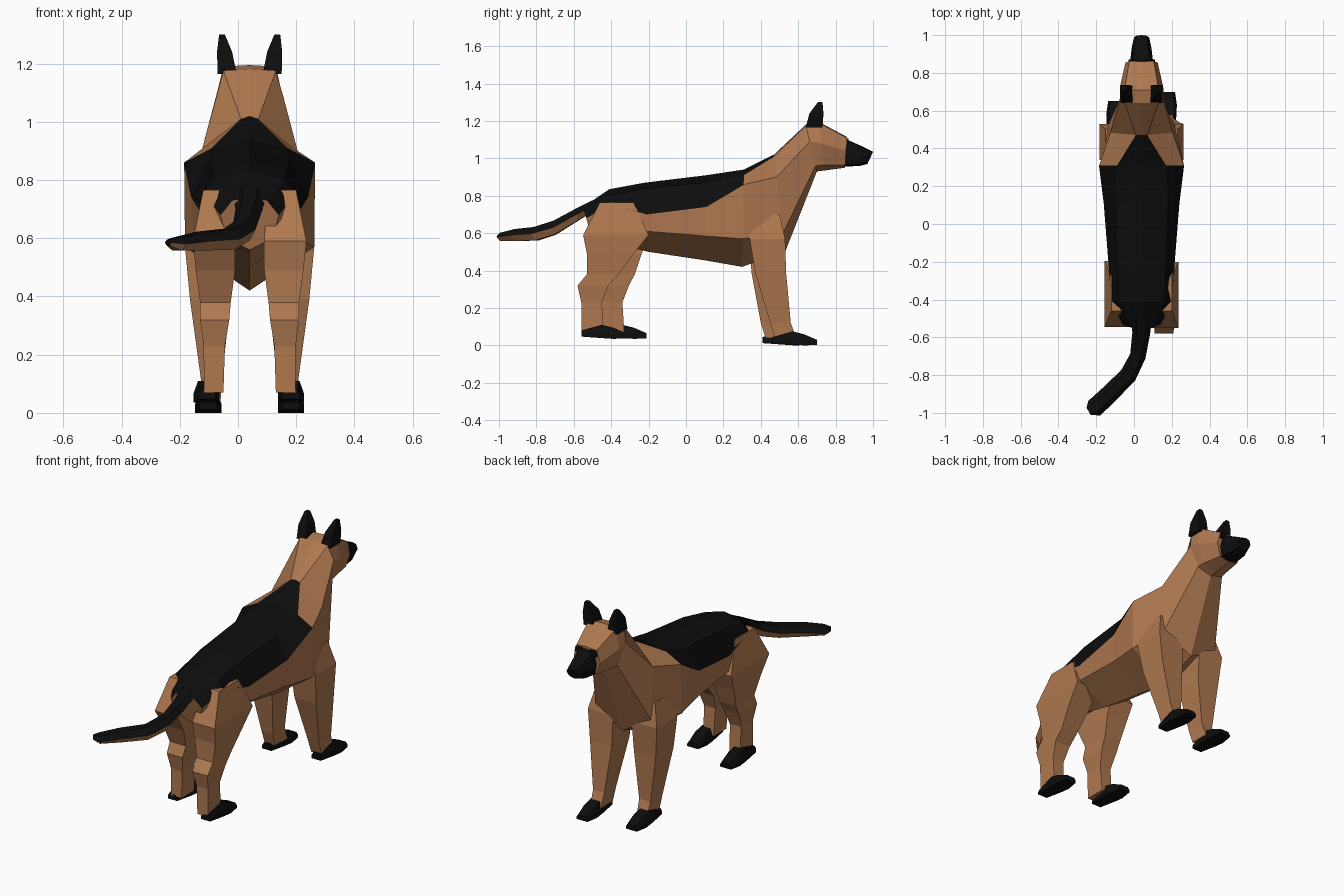
import bpy, bmesh
from mathutils import Vector

if "Cube" in bpy.data.objects:
    bpy.data.objects.remove(bpy.data.objects["Cube"])

CX = 0.04  # the animal's mid-plane


def material(name, col):
    m = bpy.data.materials.new(name)
    m.diffuse_color = (*col, 1)
    m.use_nodes = True
    m.node_tree.nodes["Principled BSDF"].inputs["Base Color"].default_value = m.diffuse_color
    return m


TAN = material("tan_coat", (0.43, 0.19, 0.08))
BLACK = material("black_coat", (0.004, 0.004, 0.004))


def loft(name, rings, is_black):
    """Skin closed rings; is_black(i, k) picks the colour of each face."""
    bm = bmesh.new()
    vs = [[bm.verts.new(p) for p in r] for r in rings]
    n = len(rings[0])
    for i in range(len(rings) - 1):
        for k in range(n):
            j = (k + 1) % n
            f = bm.faces.new((vs[i][k], vs[i][j], vs[i + 1][j], vs[i + 1][k]))
            f.material_index = int(is_black(i, k))
    for i in (0, -1):
        f = bm.faces.new(vs[i])
        f.material_index = int(is_black(i, -1))
    bmesh.ops.recalc_face_normals(bm, faces=bm.faces)
    me = bpy.data.meshes.new(name)
    bm.to_mesh(me)
    bm.free()
    me.materials.append(TAN)
    me.materials.append(BLACK)
    ob = bpy.data.objects.new(name, me)
    bpy.context.collection.objects.link(ob)
    return ob


def half_ring(yt, zt, yb, zb, sides):
    """Symmetric ring from top to bottom; sides are (half width, z)."""
    def pt(x, z):
        return Vector((CX + x, yt + (yb - yt) * (zt - z) / (zt - zb), z))
    return ([pt(0, zt)] + [pt(x, z) for x, z in sides] + [pt(0, zb)]
            + [pt(-x, z) for x, z in reversed(sides)])


def box_ring(s, x0, x1, y0, y1, z, dy=0):
    return [Vector((CX + s * x, y + dy, z))
            for x, y in ((x0, y0), (x1, y0), (x1, y1), (x0, y1))]


# Torso, neck and head in one skin, rump to face
body = [
    (-.55, .74, -.50, .56, [(.06, .73), (.10, .68), (.08, .60)]),
    (-.41, .835, -.41, .55, [(.12, .80), (.16, .76), (.15, .61)]),
    (-.22, .87, -.20, .50, [(.13, .84), (.175, .70), (.17, .61)]),
    (.11, .91, .10, .455, [(.14, .87), (.20, .74), (.19, .585)]),
    (.31, .94, .30, .42, [(.13, .91), (.225, .86), (.222, .57)]),
    (.47, 1.02, .53, .50, [(.03, 1.01), (.165, .90), (.18, .60)]),
    (.64, 1.18, .70, .93, [(.09, 1.175), (.115, 1.09), (.085, .96)]),
    (.71, 1.195, .74, .935, [(.09, 1.19), (.115, 1.08), (.08, .965)]),
    (.86, 1.115, .85, .95, [(.065, 1.11), (.085, 1.04), (.06, .965)]),
]
loft("body", [half_ring(*r) for r in body],
     lambda i, k: (0 <= i < 4 and k in (0, 1, 6, 7)) or (i == 4 and k in (0, 7)))

# Muzzle
muzzle = [
    (.85, 1.105, .85, .955, [(.045, 1.10), (.062, 1.03), (.05, .965)]),
    (.94, 1.065, .93, .96, [(.035, 1.06), (.052, 1.01), (.045, .97)]),
    (1.0, 1.035, .97, .97, [(.025, 1.03), (.04, 1.01), (.03, .98)]),
]
loft("muzzle", [half_ring(*r) for r in muzzle], lambda i, k: True)

# Tail: flattened six-sided tube sweeping to the left
path = [(.04, -.50, .745, .055, .03), (.038, -.58, .70, .047, .035),
        (.02, -.70, .63, .042, .038), (-.03, -.80, .597, .046, .036),
        (-.13, -.90, .59, .048, .032), (-.21, -.975, .58, .05, .022),
        (-.24, -.992, .585, .022, .01)]
rings = []
for i, (x, y, z, w, h) in enumerate(path):
    a, b = path[max(i - 1, 0)], path[min(i + 1, len(path) - 1)]
    d = Vector((b[0] - a[0], b[1] - a[1], 0)).normalized()
    side = Vector((-d.y, d.x, 0))
    rings.append([Vector((x, y, z + v * h)) + side * u * w for u, v in
                  ((1, 0), (.5, 1), (-.5, 1), (-1, 0), (-.5, -1), (.5, -1))])
loft("tail", rings, lambda i, k: k < 3)

# Leg sections: inner x, outer x, back y, front y, z
front = [(.06, .19, .34, .50, .70), (.06, .222, .34, .53, .57),
         (.065, .205, .37, .535, .39), (.095, .168, .45, .56, .12),
         (.10, .165, .475, .59, .04)]
hind = [(.06, .16, -.46, -.28, .765), (.05, .195, -.55, -.20, .59),
        (.05, .185, -.53, -.28, .49), (.065, .17, -.53, -.36, .38),
        (.07, .17, -.58, -.415, .32), (.085, .158, -.56, -.45, .23),
        (.09, .157, -.56, -.44, .07)]
# Paw sections along the foot: y offset, bottom z, top z, half width
paw = [(0, .012, .045, .03), (.11, .004, .075, .042),
       (.17, 0, .06, .045), (.24, .002, .03, .035)]


def make_paw(name, s, xc, y, z):
    rings = [[Vector((CX + s * (xc + u * w), y + dy, z + zz)) for u, zz in
              ((-1, zb), (1, zb), (1, zb * .5 + zt * .5), (.7, zt),
               (-.7, zt), (-1, zb * .5 + zt * .5))] for dy, zb, zt, w in paw]
    loft(name, rings, lambda i, k: True)


for s, tag in ((1, "right"), (-1, "left")):
    # The left feet are set at a different stride
    f_step, h_step = (0, 0) if s > 0 else (-.05, .11)
    loft("front_leg_" + tag,
         [box_ring(s, *r, dy=f_step * min(1, max(0, (.57 - r[4]) / .45)))
          for r in front], lambda i, k: False)
    make_paw("front_paw_" + tag, s, .142, .46 + f_step, 0)
    loft("hind_leg_" + tag,
         [box_ring(s, *r, dy=h_step * min(1, max(0, (.6 - r[4]) / .28)))
          for r in hind], lambda i, k: False)
    make_paw("hind_paw_" + tag, s, .142 if s > 0 else .148, -.56 + h_step, .035)

    # Ears
    loft("ear_" + tag, [box_ring(s, .045, .11, .64, .73, 1.165),
                        box_ring(s, .06, .112, .66, .735, 1.24),
                        box_ring(s, .085, .105, .705, .73, 1.30)],
         lambda i, k: True)

    # Eyes
    loft("eye_" + tag, [box_ring(s, .02, .07, .845, .872, 1.075),
                        box_ring(s, .025, .065, .845, .868, 1.105)],
         lambda i, k: True)
